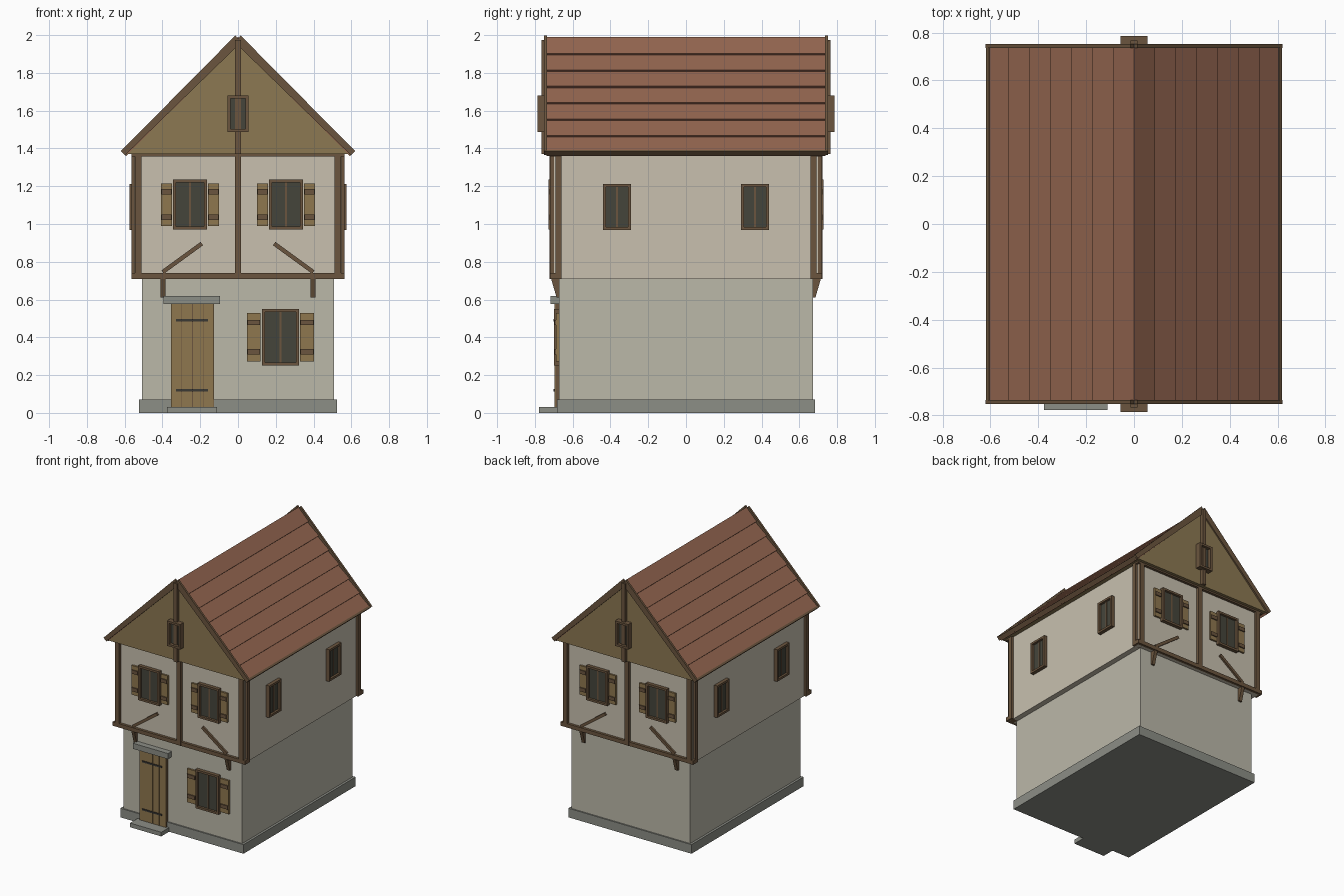
import bpy, bmesh, math
from mathutils import Matrix, Vector

if "Cube" in bpy.data.objects:
    bpy.data.objects.remove(bpy.data.objects["Cube"])


def mat(name, hexcol):
    m = bpy.data.materials.new(name)
    c = [int(hexcol[i:i + 2], 16) / 255 for i in (0, 2, 4)]
    m.diffuse_color = [((v + 0.055) / 1.055) ** 2.4 for v in c] + [1]
    m.use_nodes = True
    m.node_tree.nodes["Principled BSDF"].inputs["Base Color"].default_value = m.diffuse_color
    return m


STONE = mat("stone", "8C8E86")
LOWER = mat("lower_plaster", "BBB8A9")
UPPER = mat("upper_plaster", "C8C0AF")
TIMBER = mat("timber", "6B553E")
BOARD = mat("gable_boards", "8C7852")
DOOR = mat("door_wood", "8F774F")
GLASS = mat("glass", "45453B")
ROOF = mat("roof_tiles", "946650")
IRON = mat("iron", "3A3834")
FRONT, BACK, RIGHT, LEFT = 0, 180, 90, -90


def finish(name, bm, m, side=0):
    bm.transform(Matrix.Rotation(math.radians(side), 4, 'Z'))
    bmesh.ops.recalc_face_normals(bm, faces=bm.faces)
    me = bpy.data.meshes.new(name)
    bm.to_mesh(me)
    bm.free()
    me.materials.append(m)
    ob = bpy.data.objects.new(name, me)
    bpy.context.collection.objects.link(ob)
    return ob


def box(name, m, u, d, z, side=0, tilt=0):
    """u along the wall, d outward distance from the house centre, z up."""
    bm = bmesh.new()
    bmesh.ops.create_cube(bm, size=1)
    c = Vector(((u[0] + u[1]) / 2, -(d[0] + d[1]) / 2, (z[0] + z[1]) / 2))
    size = Matrix.Diagonal((u[1] - u[0], abs(d[1] - d[0]), z[1] - z[0], 1))
    bm.transform(Matrix.Translation(c) @ Matrix.Rotation(tilt, 4, 'Y') @ size)
    return finish(name, bm, m, side)


def prism(name, m, pts, y0, y1, side=0, axis='Y'):
    """Extrude an (a, z) profile along y, or along x when axis is X."""
    bm = bmesh.new()
    rings = []
    for t in (y0, y1):
        rings.append([bm.verts.new((a, t, z) if axis == 'Y' else (t, a, z)) for a, z in pts])
    n = len(pts)
    for r in rings:
        bm.faces.new(r)
    for i in range(n):
        j = (i + 1) % n
        bm.faces.new((rings[0][i], rings[0][j], rings[1][j], rings[1][i]))
    return finish(name, bm, m, side)


def window(name, side, wall, u, z, proj=0.027, shutter=0):
    f = 0.016
    c = (u[0] + u[1]) / 2
    d = (wall - 0.01, wall + proj)
    # frame
    for a, b in ((u[0], u[0] + f), (u[1] - f, u[1])):
        box(name + "_jamb", TIMBER, (a, b), d, z, side)
    for a, b in ((z[0], z[0] + f), (z[1] - f, z[1])):
        box(name + "_rail", TIMBER, u, d, (a, b), side)
    # mullion and panes
    zi = (z[0] + f, z[1] - f)
    box(name + "_mullion", TIMBER, (c - 0.005, c + 0.005), (wall - 0.01, wall + proj * 0.5), zi, side)
    for a, b in ((u[0] + f, c - 0.005), (c + 0.005, u[1] - f)):
        box(name + "_pane", GLASS, (a, b), (wall - 0.01, wall + proj * 0.35), zi, side)
    # shutters with battens
    if shutter:
        zs = (z[0] + 0.02, z[1] - 0.02)
        for a in (u[0] - 0.006 - shutter, u[1] + 0.006):
            box(name + "_shutter", DOOR, (a, a + shutter), (wall - 0.005, wall + 0.014), zs, side)
            for t in (0.2, 0.8):
                zc = zs[0] + t * (zs[1] - zs[0])
                box(name + "_batten", TIMBER, (a + 0.003, a + shutter - 0.003),
                    (wall, wall + 0.022), (zc - 0.014, zc + 0.014), side)


def body(name, m, hx, hy, z):
    box(name, m, (-hx, hx), (-hy, hy), z)


# Main volumes
body("plinth", STONE, 0.525, 0.683, (0, 0.07))
body("ground_floor", LOWER, 0.507, 0.673, (0.05, 0.715))
body("upper_floor", UPPER, 0.548, 0.70, (0.71, 1.38))
prism("gable_attic", BOARD, [(-0.585, 1.37), (0.585, 1.37), (0, 1.95)], -0.742, 0.742)

# Roof: seven overlapping tile courses per side, edged with boards
ROWS, EX, EZ, TOP = 7, 0.612, 1.383, 1.99
for s in (-1, 1):
    pts = [(0, 1.94), (s * 0.592, 1.36)]
    for i in range(ROWS):
        t0, t1 = i / ROWS, (i + 1) / ROWS
        pts.append((s * (EX * (1 - t0)), EZ + (TOP - EZ) * t0))
        pts.append((s * (EX * (1 - t1) - 0.009), EZ + (TOP - EZ) * t1 - 0.009)
                   if i < ROWS - 1 else (0, TOP))
    prism("roof_tiles", ROOF, pts, -0.737, 0.737)
    # eave board
    prism("eave_board", TIMBER, [(s * 0.618, 1.383), (s * 0.597, 1.362), (s * 0.585, 1.372),
                                 (s * 0.606, 1.393)], -0.74, 0.74)
    for e in (-1, 1):
        prism("barge_board", TIMBER, [(s * 0.62, 1.386), (s * 0.598, 1.364), (0, 1.945),
                                      (0, 1.98), (s * 0.014, 1.998)], e * 0.736, e * 0.752)

# Timber framing, windows and brackets on both gable ends
for side in (FRONT, BACK):
    box("sill_beam", TIMBER, (-0.565, 0.565), (0.66, 0.72), (0.71, 0.74), side)
    box("top_beam", TIMBER, (-0.565, 0.565), (0.66, 0.72), (1.358, 1.38), side)
    box("centre_post", TIMBER, (-0.017, 0.017), (0.69, 0.722), (0.71, 1.38), side)
    box("gable_post", TIMBER, (-0.015, 0.015), (0.73, 0.766), (1.37, 1.975), side)
    window("gable_window", side, 0.745, (-0.056, 0.056), (1.487, 1.68), 0.04)
    for s in (-1, 1):
        # corner posts, one piece for each wall
        box("corner_post_front", TIMBER, sorted((s * 0.51, s * 0.545)), (0.66, 0.72), (0.71, 1.37), side)
        box("corner_post_side", TIMBER, sorted((s * 0.53, s * 0.565)), (0.658, 0.69), (0.71, 1.37), side)
        # diagonal brace
        box("brace", TIMBER, (s * 0.295 - 0.128, s * 0.295 + 0.128), (0.69, 0.714),
            (0.81, 0.832), side, s * math.radians(36))
        # jetty bracket
        prism("jetty_bracket", TIMBER, [(-0.66, 0.61), (-0.685, 0.61), (-0.714, 0.71), (-0.66, 0.71)],
              s * 0.397 - 0.013, s * 0.397 + 0.013, side, 'X')
        window("upper_window", side, 0.70, (s * 0.254 - 0.09, s * 0.254 + 0.09), (0.97, 1.235), shutter=0.058)

# Side windows
for side in (RIGHT, LEFT):
    for y in (-0.365, 0.365):
        window("side_window", side, 0.548, (y - 0.074, y + 0.074), (0.967, 1.213))

# Ground floor window
window("ground_window", FRONT, 0.673, (0.126, 0.323), (0.252, 0.55), shutter=0.073)

# Door of four planks with iron straps, lintel and step
x0, w = -0.355, 0.228 / 4
for i in range(4):
    box("door_plank", DOOR, (x0 + i * w + 0.0015, x0 + (i + 1) * w - 0.0015), (0.66, 0.696), (0.03, 0.577))
box("door_back", TIMBER, (x0, -0.127), (0.66, 0.69), (0.03, 0.577))
for z in (0.12, 0.49):
    box("door_strap", IRON, (-0.327, -0.16), (0.68, 0.702), (z - 0.006, z + 0.006))
box("door_lintel", STONE, (-0.395, -0.095), (0.66, 0.718), (0.577, 0.62))
box("door_step", STONE, (-0.377, -0.11), (0.66, 0.778), (0, 0.032))
